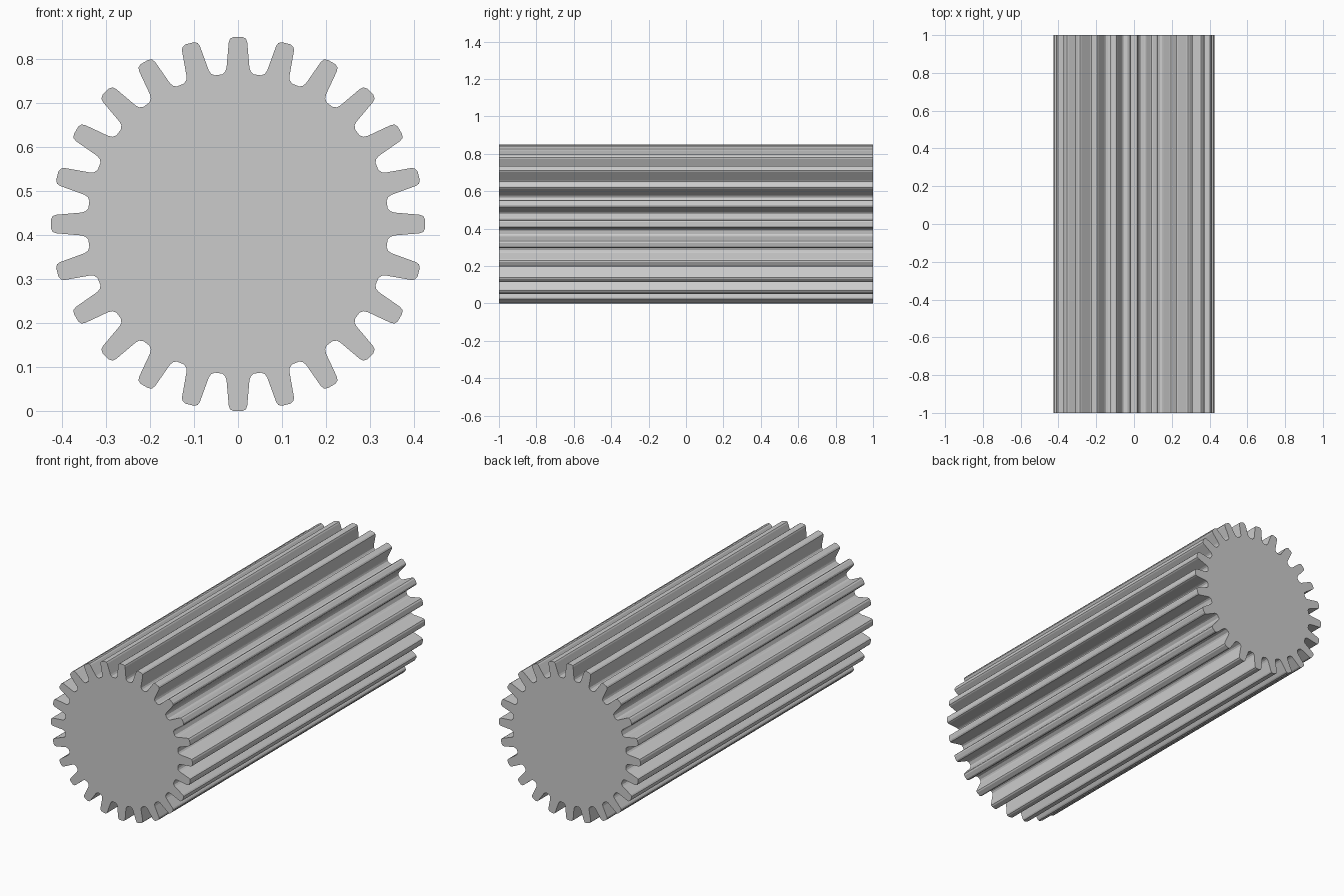
import bpy
import bmesh
import math
from mathutils import Matrix, Vector

cube = bpy.data.objects.get("Cube")
if cube:
    bpy.data.objects.remove(cube, do_unlink=True)

TEETH = 24
LENGTH = 2.0
RADIUS = 0.425

# Right half of one tooth, root to tip: (sideways offset, distance from axis)
half_tooth = [(0.036, 0.340), (0.029, 0.346), (0.026, 0.355),
              (0.021, 0.413), (0.018, 0.421), (0.010, RADIUS)]
tooth = [(-x, r) for x, r in half_tooth] + half_tooth[::-1]


def toothed_bar(name):
    """Repeat the tooth around the axis and extrude the outline along y."""
    bm = bmesh.new()
    outline = []
    for i in range(TEETH):
        turn = Matrix.Rotation(math.tau * i / TEETH, 3, 'Y')
        for x, r in tooth:
            point = turn @ Vector((x, -LENGTH / 2, r))
            outline.append(bm.verts.new(point + Vector((0, 0, RADIUS))))
    cap = bm.faces.new(outline)
    result = bmesh.ops.extrude_face_region(bm, geom=[cap], use_keep_orig=True)
    back = [v for v in result["geom"] if isinstance(v, bmesh.types.BMVert)]
    bmesh.ops.translate(bm, verts=back, vec=(0, LENGTH, 0))
    bmesh.ops.recalc_face_normals(bm, faces=bm.faces)
    mesh = bpy.data.meshes.new(name)
    bm.to_mesh(mesh)
    bm.free()
    obj = bpy.data.objects.new(name, mesh)
    bpy.context.collection.objects.link(obj)
    return obj


# Long pinion bar with straight teeth and flat ends
toothed_bar("pinion_bar")
